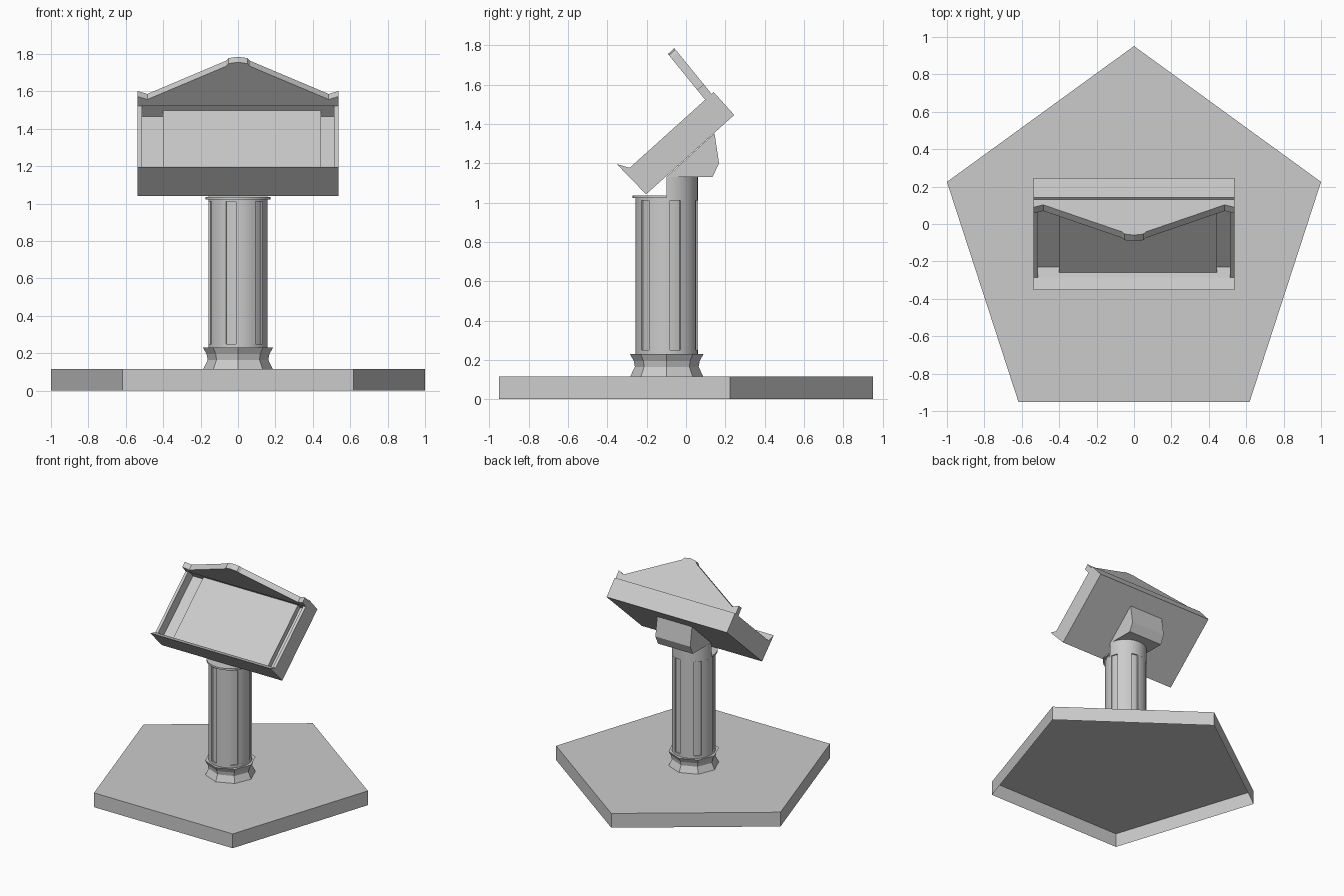
import bpy, bmesh, math

if "Cube" in bpy.data.objects:
    bpy.data.objects.remove(bpy.data.objects["Cube"])

CY = -0.098                     # y of the column axis


def prism(name, pts, a, b, place, floor=True):
    """Extrude a closed 2D profile from a to b; place maps (u, v, w) to xyz."""
    bm = bmesh.new()
    lo = [bm.verts.new(place(u, v, a)) for u, v in pts]
    hi = [bm.verts.new(place(u, v, b)) for u, v in pts]
    n = len(pts)
    bm.faces.new(lo[::-1])
    bm.faces.new(hi)
    for i in range(n):
        j = (i + 1) % n
        bm.faces.new((lo[i], lo[j], hi[j], hi[i]))
    bmesh.ops.recalc_face_normals(bm, faces=bm.faces)
    if not floor:               # leave the start open
        bm.faces.ensure_lookup_table()
        bmesh.ops.delete(bm, geom=[bm.faces[0]], context='FACES_ONLY')
    return add(name, bm)


def add(name, bm):
    me = bpy.data.meshes.new(name)
    bm.to_mesh(me)
    bm.free()
    ob = bpy.data.objects.new(name, me)
    bpy.context.collection.objects.link(ob)
    return ob


def upright(u, v, w):           # profile in plan, extruded upwards
    return (u, CY + v, w)


def sideways(u, v, w):          # profile in y-z, extruded along x
    return (w, u, v)


TILT = math.radians(42)         # tray slope
C, S = math.cos(TILT), math.sin(TILT)


def tray(s, t, w):              # s up the slope, t off the slope, w along x
    return (w, -0.203 + s * C - t * S, 1.042 + s * S + t * C)


def hood(x, t, s):              # profile in x-t, leaning slightly back
    return tray(s + 0.05 * (t - 0.155), t, x)


def arc(r, a0, a1, n):          # angles in degrees, 0 = front, 90 = right
    out = []
    for i in range(n + 1):
        a = math.radians(a0 + (a1 - a0) * i / n)
        out.append((r * math.sin(a), -r * math.cos(a)))
    return out


def smooth(ob):
    bpy.ops.object.select_all(action='DESELECT')
    ob.select_set(True)
    bpy.context.view_layer.objects.active = ob
    bpy.ops.object.shade_smooth_by_angle(angle=math.radians(30))


# pentagonal floor slab, open underneath
prism("base_slab", [(x, y - 0.002) for x, y in arc(1.0515, 180, 468, 4)],
      0, 0.115, upright, floor=False)

# flared octagonal foot
foot_profile = [(0.186, 0.115), (0.162, 0.165), (0.168, 0.195), (0.187, 0.23)]
bm = bmesh.new()
rings = [[bm.verts.new(upright(x, y, z)) for x, y in arc(r, 0, 315, 7)]
         for r, z in foot_profile]
for a, b in zip(rings, rings[1:]):
    for i in range(8):
        j = (i + 1) % 8
        bm.faces.new((a[i], a[j], b[j], b[i]))
bm.faces.new(rings[-1])
bmesh.ops.recalc_face_normals(bm, faces=bm.faces)
add("column_foot", bm)

# column: fluted shaft with six shallow grooves between plain collars
R = 0.159
fluted = []
for k in range(6):
    m = -14 + 60 * k
    fluted += arc(R - 0.01, m - 10, m + 10, 3) + arc(R, m + 10, m + 50, 5)
smooth(prism("column_shaft", fluted, 0.25, 1.01, upright))
smooth(prism("column_lower_collar", arc(R, 0, 350, 35), 0.22, 0.25, upright))
smooth(prism("column_upper_collar", arc(R, 0, 350, 35), 1.01, 1.03, upright))

# raised back half of the column and the front half cap
smooth(prism("column_back_neck", arc(R, 90, 270, 18), 1.03, 1.13, upright))
smooth(prism("column_front_cap", arc(0.174, -90, 90, 16), 1.022, 1.036, upright))

# bracket under the tray
prism("tray_bracket",
      [(-0.10, 1.13), (0.135, 1.13), (0.168, 1.20), (0.145, 1.352)],
      -0.155, 0.155, sideways)

# tilted tray: floor with back wall and pointed front lip
W = 0.536
prism("tray_body",
      [(0, 0), (0.603, 0), (0.603, 0.156), (0.553, 0.156),
       (0.553, 0.073), (0.028, 0.073), (0.028, 0.156), (-0.008, 0.214)],
      -W, W, tray)
for side, x0, x1 in (("left", -W, -0.513), ("right", 0.513, W)):
    prism(f"tray_wall_{side}",
          [(0.028, 0.073), (0.553, 0.073), (0.553, 0.156), (0.028, 0.156)],
          x0, x1, tray)

# raised display panel inside the tray
prism("display_panel",
      [(0.028, 0.073), (0.553, 0.073), (0.553, 0.116), (0.028, 0.116)],
      -0.40, 0.443, tray)

# gabled hood plate standing on the back wall
half = [(W, 0.156), (W, 0.22), (0.485, 0.20), (0.065, 0.428), (0.05, 0.447)]
gable = half + [(0, 0.456)] + [(-x, t) for x, t in reversed(half)]
prism("hood_plate", gable, 0.545, 0.589, hood)
